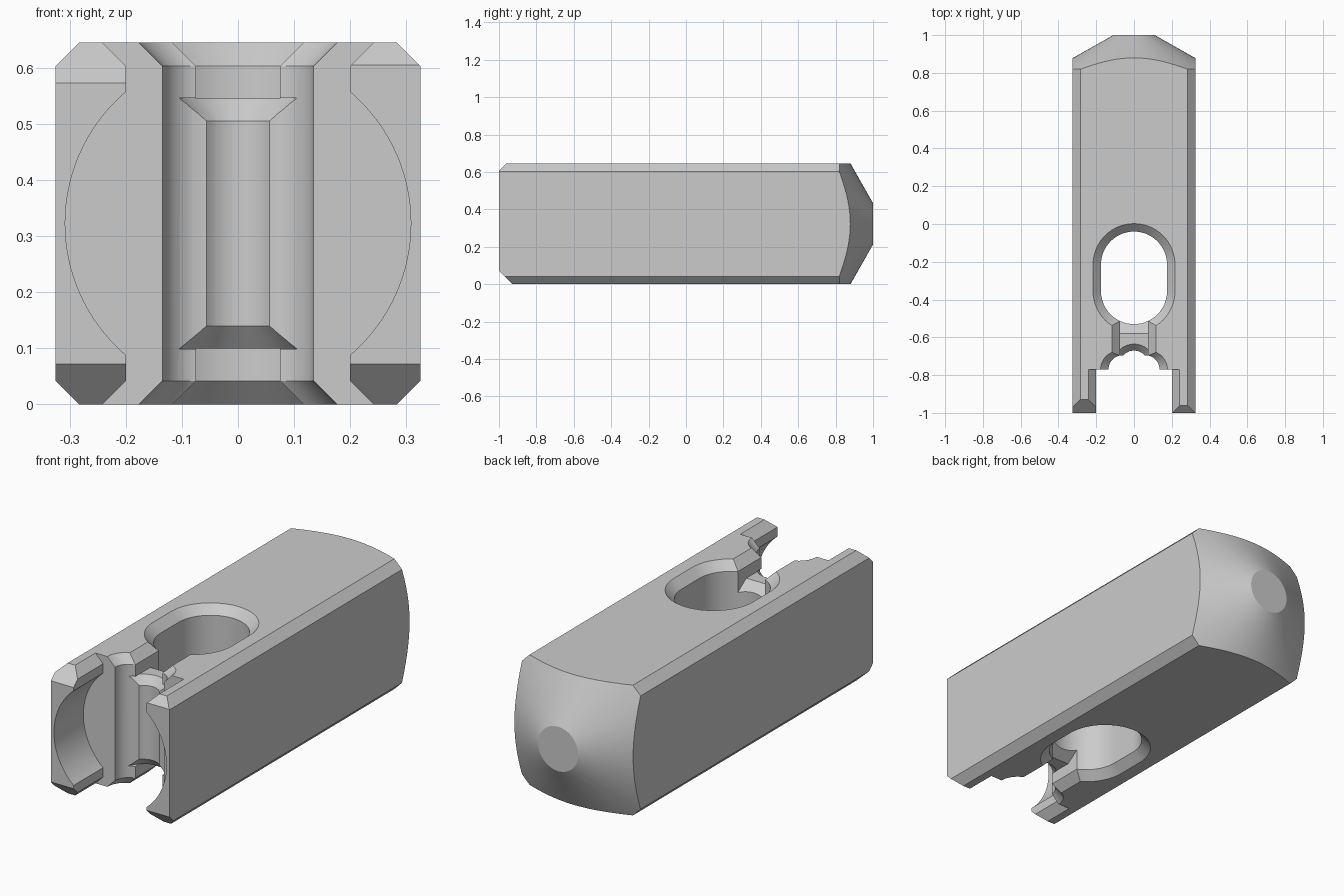
import bpy, bmesh, math

cube = bpy.data.objects.get("Cube")
if cube:
    bpy.data.objects.remove(cube, do_unlink=True)

W, H, MID = 0.325, 0.645, 0.3225   # half width, height, mid height
C = 0.042                          # edge chamfer
OVER = 0.05                        # cutter overshoot

metal = bpy.data.materials.new("plain_grey")
metal.use_nodes = True
grey = (0.6, 0.6, 0.6, 1)
metal.diffuse_color = grey
metal.node_tree.nodes["Principled BSDF"].inputs["Base Color"].default_value = grey


def loft(name, rings):
    """Closed solid through rings of equal point count."""
    bm = bmesh.new()
    loops = [[bm.verts.new(p) for p in ring] for ring in rings]
    n = len(loops[0])
    for a, b in zip(loops, loops[1:]):
        for i in range(n):
            j = (i + 1) % n
            bm.faces.new((a[i], a[j], b[j], b[i]))
    bm.faces.new(loops[0])
    bm.faces.new(loops[-1])
    bmesh.ops.recalc_face_normals(bm, faces=bm.faces)
    mesh = bpy.data.meshes.new(name)
    bm.to_mesh(mesh)
    bm.free()
    obj = bpy.data.objects.new(name, mesh)
    bpy.context.collection.objects.link(obj)
    return obj


def arc(cx, cy, r, start, end, n):
    steps = [math.radians(start + (end - start) * i / n) for i in range(n + 1)]
    return [(cx + r * math.cos(a), cy + r * math.sin(a)) for a in steps]


def at_z(outline, z):
    return [(x, y, z) for x, y in outline]


def at_y(outline, y):
    return [(x, y, z) for x, z in outline]


def rect(half, y0, y1):
    return [(-half, y0), (half, y0), (half, y1), (-half, y1)]


def boolean(body, cutter, mode="DIFFERENCE"):
    mod = body.modifiers.new(cutter.name, "BOOLEAN")
    mod.operation, mod.object, mod.solver = mode, cutter, "EXACT"
    bpy.context.view_layer.objects.active = body
    bpy.ops.object.modifier_apply(modifier=mod.name)
    bpy.data.objects.remove(cutter, do_unlink=True)


def through_cut(name, outline):
    """Full-height cutter, flared at both rims; outline(f) grows with flare f."""
    levels = [(-OVER, C + OVER), (C, 0), (H - C, 0), (H + OVER, C + OVER)]
    return loft(name, [at_z(outline(f), z) for z, f in levels])


# Bar with chamfered long edges
section = [(-W, C), (C - W, 0), (W - C, 0), (W, C),
           (W, H - C), (W - C, H), (C - W, H), (-W, H - C)]
body = loft("bar_body", [at_y(section, -1), at_y(section, 1)])

# Conical back end
cone = [(-1.2, 0.64), (0.7, 0.64), (1, 0.11)]
boolean(body, loft("back_cone", [at_y(arc(0, MID, r, 0, 355, 71), y) for y, r in cone]),
        "INTERSECT")


# Front slot and the round bore that widens it
SLOT = -0.77
boolean(body, through_cut("front_slot", lambda f: rect(0.2 + f, -1.2, SLOT)))
boolean(body, loft("round_bore", [at_y(arc(0, MID, 0.308, 0, 357, 119), y)
                                  for y in (-1.2, SLOT)]))


# Oval hole
def oval(f):
    r = 0.175 + f
    return arc(0, -0.215, r, 0, 180, 32) + arc(0, -0.355, r, 180, 360, 32)


boolean(body, through_cut("oval_hole", oval))


# Scalloped groove at the back of the slot
def groove(f):
    k = 1 + f / 0.135
    right = arc(0.06, SLOT, 0.075, 0, 90, 10)
    middle = arc(0, -0.7455, 0.0755, 42, 138, 12)
    left = [(-x, y) for x, y in reversed(right)]
    points = [(0.135, -0.85)] + right + middle + left + [(-0.135, -0.85)]
    return [(x * k, SLOT + (y - SLOT) * k) for x, y in points]


boolean(body, through_cut("scalloped_groove", groove))

# Channels above and below the web, with the web's bevelled rims
for side, sign in (("top", 1), ("bottom", -1)):
    def level(z):
        return MID + sign * (z - MID)

    rings = [(0.545, 0.075), (H - C, 0.075), (H + OVER, 0.075 + C + OVER)]
    boolean(body, loft(side + "_channel",
                       [at_z(rect(x, -0.74, -0.45), level(z)) for z, x in rings]))
    rims = [(0.505, 0.0755), (0.546, 0.111)]
    boolean(body, loft(side + "_front_rim",
                       [at_z(arc(0, -0.7455, r, 0, 350, 35), level(z)) for z, r in rims]))
    wedge = [(-0.5, 0.49), (-0.58, 0.546), (-0.5, 0.546)]
    boolean(body, loft(side + "_back_rim",
                       [[(x, y, level(z)) for y, z in wedge] for x in (-0.075, 0.075)]))

# Bevels on the tips of the front arms
for name, sx, top, d in (("left_top", 1, True, 0.04), ("right_top", -1, True, 0.072),
                         ("left_bottom", 1, False, 0.072), ("right_bottom", -1, False, 0.072)):
    e = d + OVER
    tri = [(-1 - OVER, -OVER), (-1 + e, -OVER), (-1 - OVER, e)]
    rings = [[(sx * x, y, H - z if top else z) for y, z in tri] for x in (0.1, 0.4)]
    boolean(body, loft(name + "_tip_cut", rings))

# Material and shading
body.data.materials.clear()
body.data.materials.append(metal)
for face in body.data.polygons:
    face.material_index = 0
bpy.ops.object.select_all(action="DESELECT")
body.select_set(True)
bpy.context.view_layer.objects.active = body
bpy.ops.object.shade_smooth_by_angle(angle=math.radians(25))
